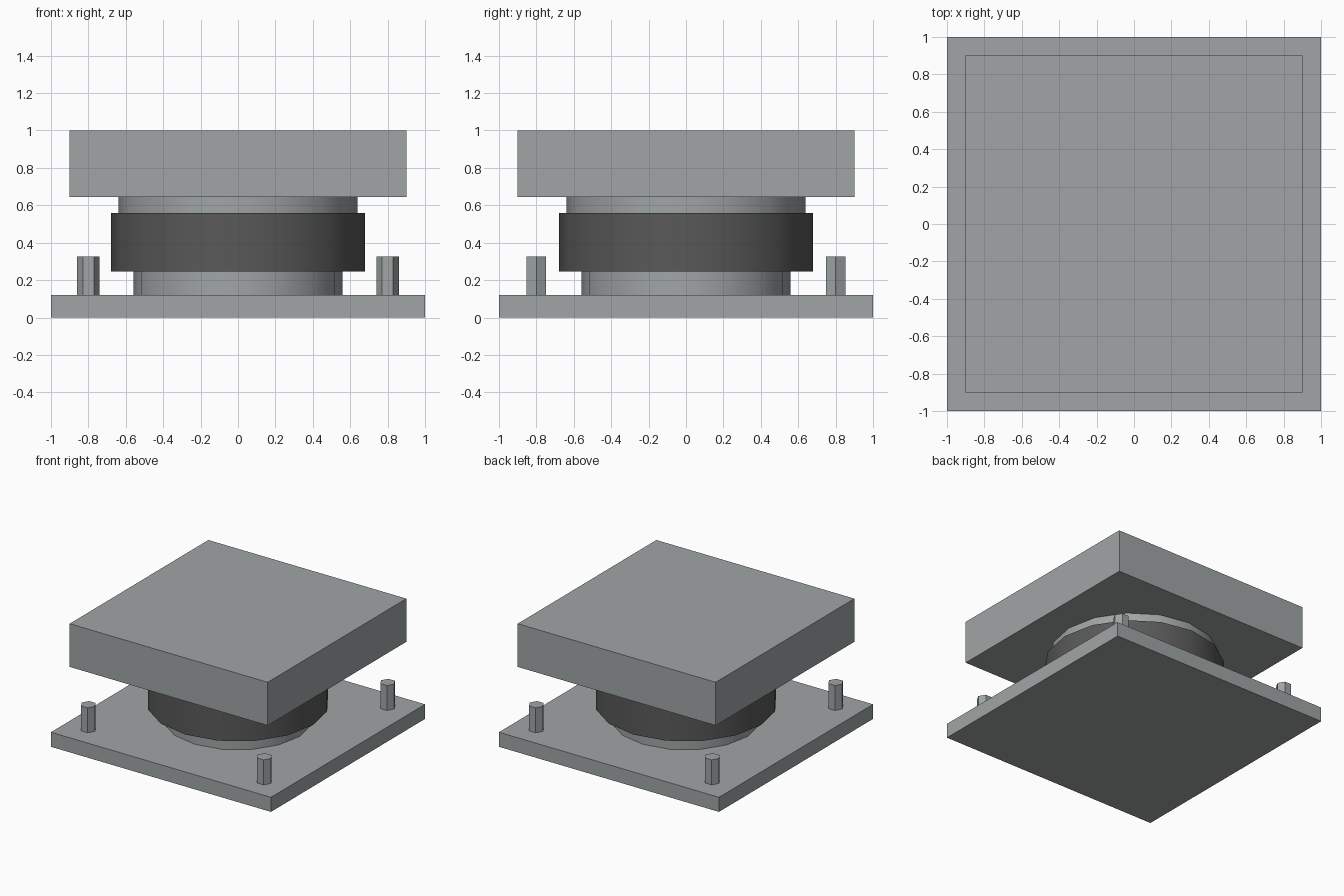
import bpy
import math

cube = bpy.data.objects.get("Cube")
if cube:
    bpy.data.objects.remove(cube, do_unlink=True)


def material(name, rgb):
    mat = bpy.data.materials.new(name)
    mat.use_nodes = True
    colour = (*rgb, 1)
    mat.diffuse_color = colour
    mat.node_tree.nodes["Principled BSDF"].inputs["Base Color"].default_value = colour
    return mat


steel = material("steel grey", (0.35, 0.375, 0.38))
rubber = material("dark rubber", (0.1, 0.1, 0.1))


def finish(name, mat):
    obj = bpy.context.object
    obj.name = name
    obj.data.materials.append(mat)
    return obj


def slab(name, width, z0, z1, mat):
    bpy.ops.mesh.primitive_cube_add(size=1, location=(0, 0, (z0 + z1) / 2))
    bpy.context.object.scale = (width, width, z1 - z0)
    bpy.ops.object.transform_apply(location=False, rotation=False, scale=True)
    return finish(name, mat)


def drum(name, radius, z0, z1, mat, sides=16, x=0, y=0, smooth=True):
    bpy.ops.mesh.primitive_cylinder_add(
        vertices=sides, radius=radius, depth=z1 - z0,
        location=(x, y, (z0 + z1) / 2), rotation=(0, 0, math.pi / 2))
    if smooth:
        bpy.ops.object.shade_smooth_by_angle(angle=math.radians(30))
    return finish(name, mat)


# Square plates at the bottom and top
slab("base_plate", 2.0, 0, 0.12, steel)
slab("top_block", 1.8, 0.645, 1.0, steel)

# Round column with a wider dark collar
drum("lower_column", 0.56, 0.12, 0.245, steel)
drum("collar", 0.68, 0.245, 0.56, rubber)
drum("upper_column", 0.64, 0.56, 0.645, steel)

# Hexagonal studs at the corners of the base
for side, x in (("left", 0.8), ("right", -0.8)):
    for end, y in (("front", -0.8), ("back", 0.8)):
        drum(f"{end}_{side}_stud", 0.06, 0.12, 0.325, steel, 6, x, y, smooth=False)
